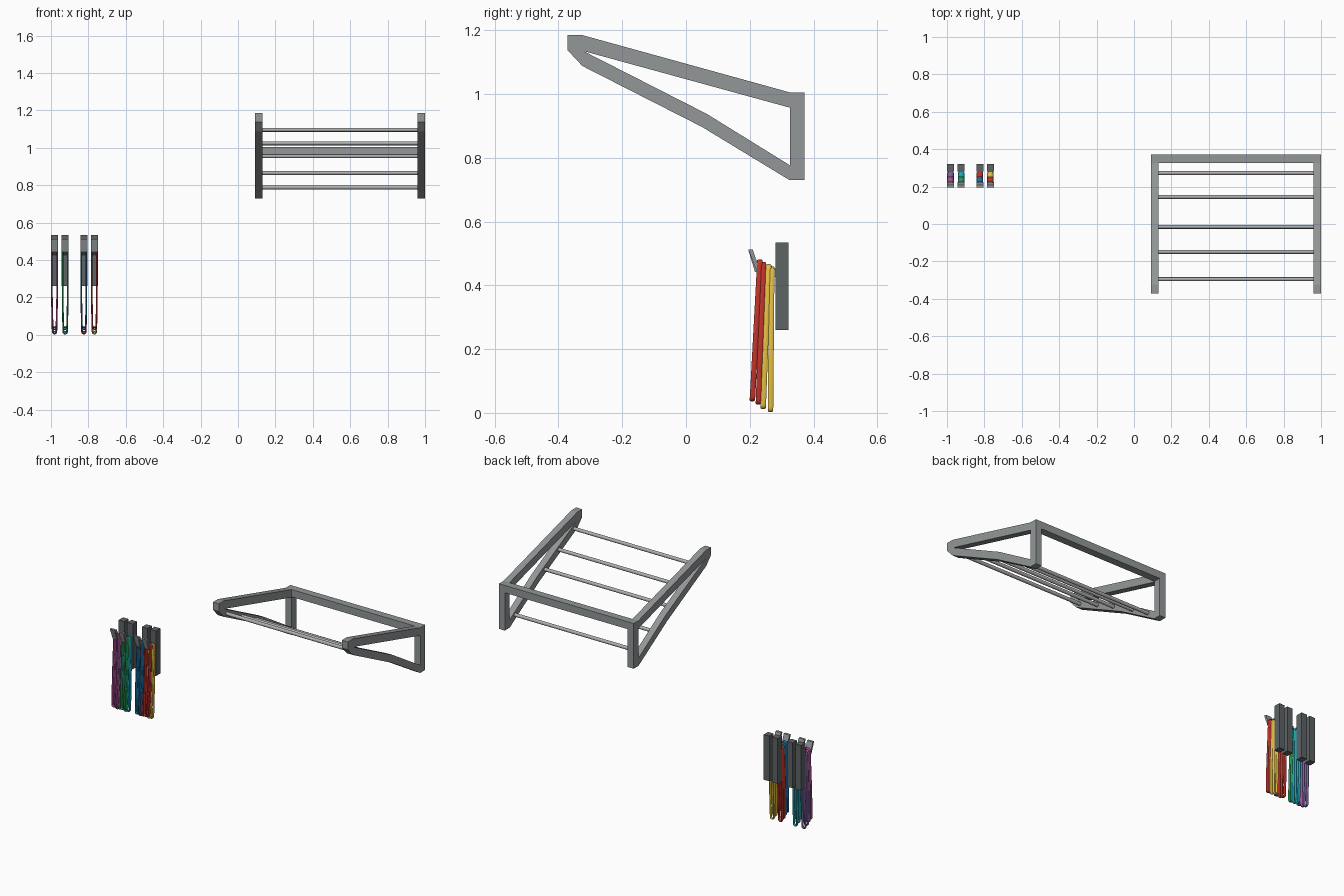
import bpy, bmesh, math

if "Cube" in bpy.data.objects:
    bpy.data.objects.remove(bpy.data.objects["Cube"])


def material(name, rgb):
    m = bpy.data.materials.new(name)
    m.diffuse_color = (*rgb, 1)
    m.use_nodes = True
    m.node_tree.nodes["Principled BSDF"].inputs["Base Color"].default_value = m.diffuse_color
    return m


FRAME = material("frame grey", (0.29, 0.31, 0.315))
ROD = material("rod grey", (0.42, 0.43, 0.42))
DARK = material("dark grey", (0.11, 0.125, 0.13))
BAND = {
    "magenta": material("magenta", (0.42, 0.08, 0.30)),
    "violet": material("violet", (0.22, 0.13, 0.38)),
    "green": material("green", (0.02, 0.33, 0.10)),
    "cyan": material("cyan", (0.01, 0.40, 0.52)),
    "blue": material("blue", (0.01, 0.17, 0.38)),
    "red": material("red", (0.54, 0.035, 0.025)),
    "yellow": material("yellow", (0.82, 0.56, 0.06)),
}


def finish(name, bm, mat):
    bmesh.ops.recalc_face_normals(bm, faces=bm.faces)
    me = bpy.data.meshes.new(name)
    bm.to_mesh(me)
    bm.free()
    me.materials.append(mat)
    ob = bpy.data.objects.new(name, me)
    bpy.context.collection.objects.link(ob)
    return ob


def box(name, lo, hi, mat):
    bm = bmesh.new()
    bmesh.ops.create_cube(bm, size=1)
    for v in bm.verts:
        v.co = [(a + b) / 2 + c * (b - a) for a, b, c in zip(lo, hi, v.co)]
    return finish(name, bm, mat)


def plate(name, pts, x0, x1, mat):
    """Extrude a closed y-z outline along x."""
    bm = bmesh.new()
    a = [bm.verts.new((x0, y, z)) for y, z in pts]
    b = [bm.verts.new((x1, y, z)) for y, z in pts]
    bm.faces.new(a)
    bm.faces.new(b[::-1])
    for i in range(len(pts)):
        j = (i + 1) % len(pts)
        bm.faces.new((a[i], a[j], b[j], b[i]))
    return finish(name, bm, mat)


def ring_plate(name, outer, inner, x0, x1, mat):
    """Frame between two outlines with equal point counts, extruded along x."""
    bm = bmesh.new()
    n = len(outer)
    r = [[bm.verts.new((x, y, z)) for y, z in pts]
         for x, pts in ((x0, outer), (x1, outer), (x1, inner), (x0, inner))]
    for k in range(4):
        p, q = r[k], r[(k + 1) % 4]
        for i in range(n):
            j = (i + 1) % n
            bm.faces.new((p[i], p[j], q[j], q[i]))
    return finish(name, bm, mat)


def smooth(ob):
    bpy.ops.object.select_all(action='DESELECT')
    ob.select_set(True)
    bpy.context.view_layer.objects.active = ob
    bpy.ops.object.shade_smooth_by_angle(angle=math.radians(40))


def rod(name, y, z, x0, x1, r, mat):
    n = 16
    pts = [(y + r * math.cos(2 * math.pi * i / n), z + r * math.sin(2 * math.pi * i / n))
           for i in range(n)]
    smooth(plate(name, pts, x0, x1, mat))


def band_loop(name, x, top, bottom, mat):
    """Long hanging elastic loop: oval section swept round a stretched ring."""
    (yt, zt), (yb, zb) = top, bottom
    wt, wb, rx, ry = 0.018, 0.0145, 0.0042, 0.009
    path = [(wt * math.cos(t), 0.015 * math.sin(t) + zt - 0.015, t)
            for t in (math.pi * i / 8 for i in range(9))]
    path.append((-wt, zb + 0.17, math.pi))
    path += [(wb * math.cos(t), 0.015 * math.sin(t) + zb + 0.015, t)
             for t in (math.pi + math.pi * i / 8 for i in range(9))]
    path.append((wt, zb + 0.17, 2 * math.pi))
    bm = bmesh.new()
    rings = []
    for px, pz, t in path:
        yc = yt + (yb - yt) * (zt - pz) / (zt - zb)
        ring = []
        for k in range(10):
            a = 2 * math.pi * k / 10
            d = rx * (math.cos(a) - 1)
            ring.append(bm.verts.new((x + px + d * math.cos(t),
                                      yc + ry * math.sin(a),
                                      pz + d * math.sin(t))))
        rings.append(ring)
    for i, p in enumerate(rings):
        q = rings[(i + 1) % len(rings)]
        for k in range(10):
            m = (k + 1) % 10
            bm.faces.new((p[k], p[m], q[m], q[k]))
    smooth(finish(name, bm, mat))


# Wall rack: two bent side frames
outer = [(-0.372, 1.185), (-0.325, 1.185), (0.327, 1.005), (0.372, 1.005),
         (0.372, 0.73), (0.325, 0.73), (0.05, 0.897), (-0.325, 1.088), (-0.372, 1.138)]
inner = [(-0.325, 1.136), (-0.30, 1.129), (0.327, 0.957), (0.327, 0.95),
         (0.327, 0.79), (0.327, 0.776), (0.065, 0.938), (-0.30, 1.124), (-0.32, 1.1345)]
for side, x0 in (("left", 0.092), ("right", 0.96)):
    ring_plate(side + "_rack_frame", outer, inner, x0, x0 + 0.04, FRAME)

# Back crossbar and rungs
box("back_crossbar", (0.13, 0.327, 0.96), (0.962, 0.372, 1.005), FRAME)
for i, (y, z) in enumerate(((-0.295, 1.096), (-0.149, 1.024), (-0.015, 0.955),
                            (0.145, 0.865), (0.272, 0.788))):
    rod(f"rung_{i + 1}", y, z, 0.125, 0.967, 0.0105, ROD)

# Four wall hooks, each with four hanging bands (front pair, back pair)
hook = [(0.285, 0.425), (0.285, 0.452), (0.223, 0.466), (0.207, 0.513),
        (0.195, 0.513), (0.216, 0.443)]
lip = [(0.195, 0.513), (0.209, 0.513), (0.224, 0.47), (0.222, 0.445)]
hang = [((0.232, 0.482), (0.208, 0.036)), ((0.243, 0.474), (0.227, 0.026)),
        ((0.259, 0.467), (0.242, 0.012)), ((0.269, 0.460), (0.265, 0.002))]
sets = [(-0.981, "magenta", "violet"), (-0.924, "green", "cyan"),
        (-0.824, "blue", "red"), (-0.768, "red", "yellow")]
for n, (x, front, back) in enumerate(sets, 1):
    box(f"hook_block_{n}", (x - 0.019, 0.28, 0.26), (x + 0.019, 0.322, 0.535), DARK)
    plate(f"hook_arm_{n}", hook, x - 0.0132, x + 0.0132, FRAME)
    # upturned lip at the full block width
    plate(f"hook_lip_{n}", lip, x - 0.019, x + 0.019, FRAME)
    for k, (top, bottom) in enumerate(hang):
        band_loop(f"hanging_band_{n}_{k + 1}", x, top, bottom, BAND[front if k < 2 else back])
